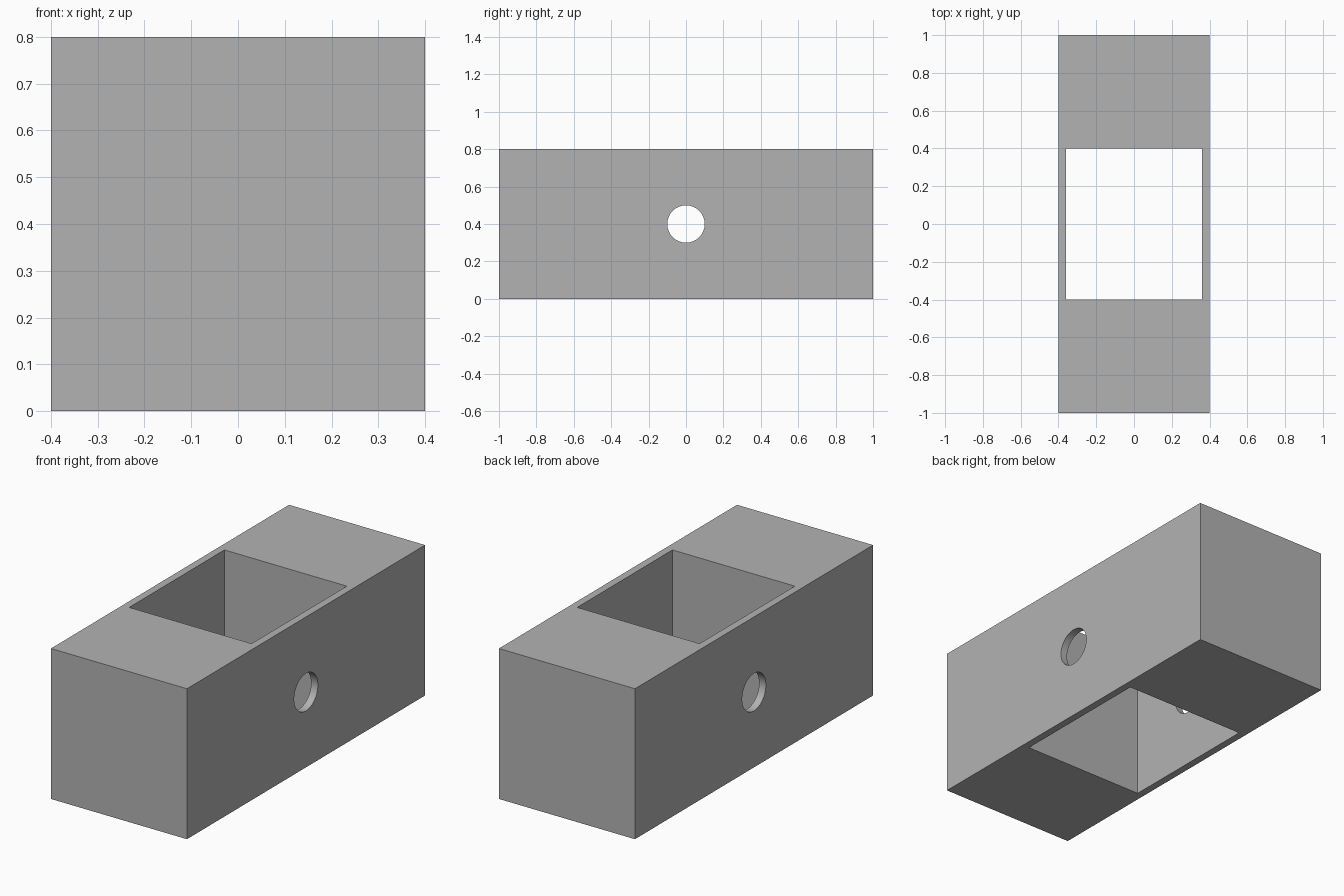
import bpy
import math

# Remove the default cube
if "Cube" in bpy.data.objects:
    bpy.data.objects.remove(bpy.data.objects["Cube"], do_unlink=True)

# Single flat grey
GREY = (0.45, 0.45, 0.45, 1.0)
grey = bpy.data.materials.new("plain_grey")
grey.use_nodes = True
grey.diffuse_color = GREY
grey.node_tree.nodes["Principled BSDF"].inputs["Base Color"].default_value = GREY

WIDTH, LENGTH, HEIGHT = 0.8, 2.0, 0.8
CENTRE = (0, 0, HEIGHT / 2)


def box(name, size):
    bpy.ops.mesh.primitive_cube_add(size=1, location=CENTRE)
    obj = bpy.context.object
    obj.name = name
    obj.scale = size
    bpy.ops.object.transform_apply(location=False, rotation=False, scale=True)
    obj.data.materials.append(grey)
    return obj


def cut(target, cutter):
    """Subtract the cutter from the target, then discard it."""
    cutter.hide_render = True
    mod = target.modifiers.new(cutter.name, 'BOOLEAN')
    mod.operation = 'DIFFERENCE'
    mod.solver = 'EXACT'
    mod.object = cutter
    bpy.ops.object.select_all(action='DESELECT')
    bpy.context.view_layer.objects.active = target
    target.select_set(True)
    bpy.ops.object.modifier_apply(modifier=mod.name)
    bpy.data.objects.remove(cutter, do_unlink=True)


# Solid block
block = box("block_body", (WIDTH, LENGTH, HEIGHT))

# Rectangular shaft right through from top to bottom
cut(block, box("shaft_cutter", (0.72, 0.8, HEIGHT * 2)))

# Round hole through both thin side walls
bpy.ops.mesh.primitive_cylinder_add(vertices=32, radius=0.1, depth=WIDTH * 2,
                                    location=CENTRE,
                                    rotation=(0, math.pi / 2, 0))
hole = bpy.context.object
hole.name = "side_hole_cutter"
hole.data.materials.append(grey)
cut(block, hole)

# Smooth the round bore, keep the box edges crisp
bpy.ops.object.shade_smooth_by_angle(angle=math.radians(30))
